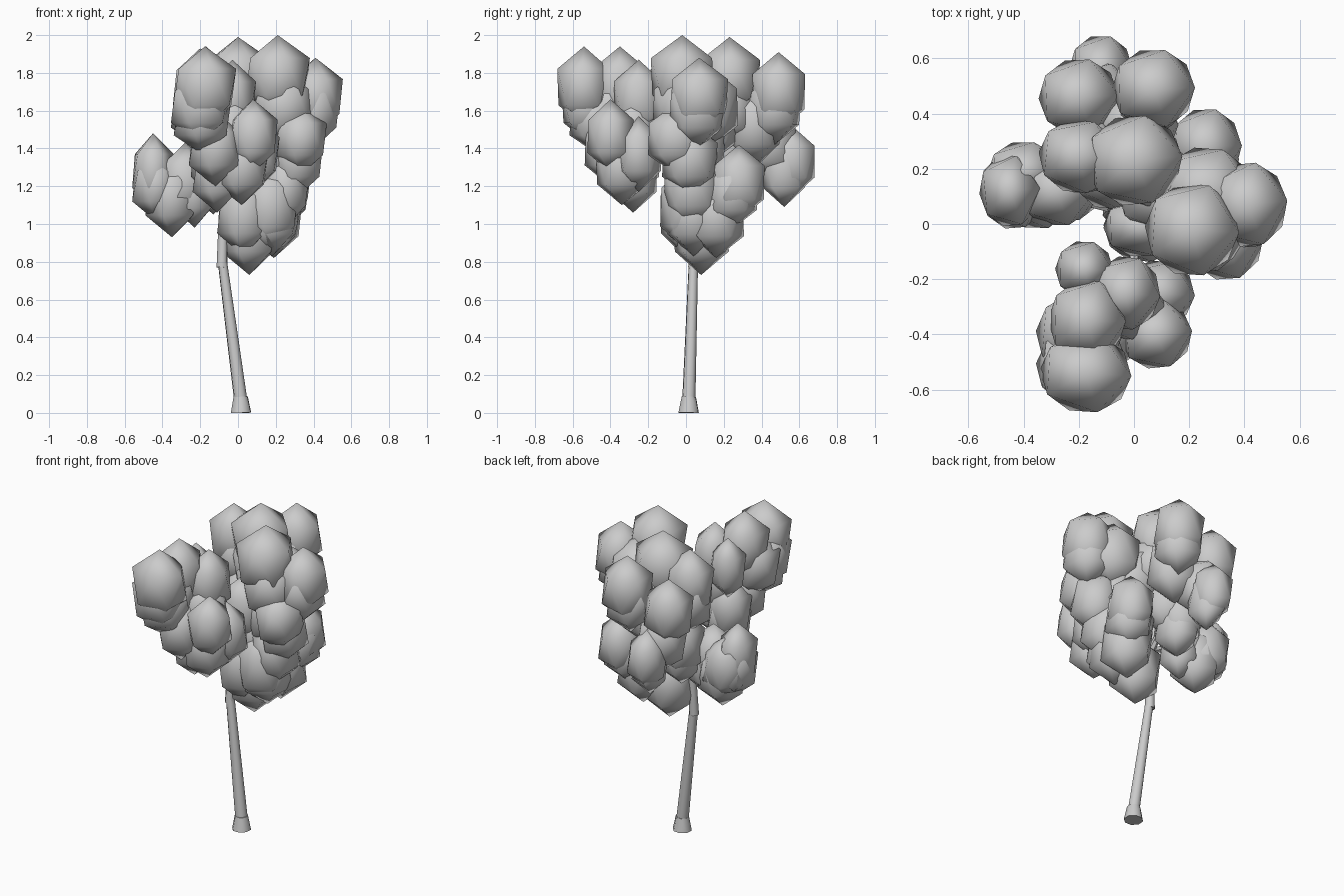
import bpy, math, random
from mathutils import Vector, Matrix

random.seed(4)


def limb(name, p, q, r1, r2, sides=8):
    p, q = Vector(p), Vector(q)
    d = q - p
    bpy.ops.mesh.primitive_cone_add(vertices=sides, radius1=r1, radius2=r2, depth=d.length)
    o = bpy.context.object
    o.name = name
    o.matrix_world = Matrix.Translation((p + q) / 2) @ d.to_track_quat('Z', 'Y').to_matrix().to_4x4()
    bpy.ops.object.shade_smooth_by_angle(angle=math.radians(50))


def puff(name, x, y, top, rx, ry, rz):
    # pointed icosahedral leaf clump hanging from its top height; rx, ry are half widths
    bpy.ops.mesh.primitive_ico_sphere_add(subdivisions=1, radius=1, location=(x, y, top - rz))
    o = bpy.context.object
    o.name = name
    o.scale = (rx / .89, ry / .89, rz)
    o.rotation_euler.z = random.uniform(-.12, .12)
    bpy.ops.object.shade_smooth()


# root flare and trunk
limb("root_flare", (.016, .014, 0), (.014, .015, .085), .057, .04)
limb("trunk_lower", (.014, .015, .07), (-.085, .04, .82), .036, .025)
limb("trunk_upper", (-.085, .04, .77), (-.07, .07, 1.4), .03, .018)

# branches
low, upper = (-.085, .04, .95), (-.08, .06, 1.15)
for tip, start in [((.2, .08, 1.15), low), ((-.36, .12, 1.25), upper),
                   ((.0, -.02, 1.3), upper), ((.0, -.3, 1.45), (.0, -.02, 1.28)),
                   ((.3, .03, 1.6), upper), ((-.05, .5, 1.55), upper),
                   ((-.03, .23, 1.75), upper)]:
    limb("branch", start, tip, .022, .01, 6)

# foliage clumps: x, y, top z, half widths x, y, z
front_foliage = [
    (-.175, -.54, 1.94, .165, .145, .215), (-.20, -.52, 1.81, .155, .14, .19),
    (-.17, -.35, 1.94, .14, .15, .215), (-.20, -.40, 1.80, .155, .15, .20),
    (-.03, -.25, 1.87, .125, .135, .21), (-.18, -.165, 1.84, .105, .105, .19),
    (.08, -.40, 1.66, .13, .125, .195), (-.19, -.47, 1.73, .15, .15, .18),
    (-.12, -.40, 1.60, .14, .14, .20), (-.12, -.27, 1.54, .13, .13, .20),
    (-.11, -.28, 1.46, .13, .13, .20), (.02, -.34, 1.50, .14, .14, .20),
    (.09, -.25, 1.57, .13, .12, .20), (-.04, -.28, 1.70, .15, .14, .20)]
right_foliage = [
    (.21, -.02, 2.0, .17, .17, .22), (.41, .07, 1.88, .145, .155, .205),
    (.40, .06, 1.80, .14, .15, .20), (.24, -.01, 1.83, .17, .17, .21),
    (.33, -.05, 1.64, .14, .155, .19), (.26, .12, 1.84, .17, .16, .22),
    (.10, .12, 1.74, .16, .16, .21), (.03, -.01, 1.62, .14, .11, .20),
    (.20, .06, 1.60, .15, .15, .20), (.31, .02, 1.54, .14, .15, .20)]
back_foliage = [
    (.0, .23, 1.99, .175, .165, .22), (-.20, .245, 1.93, .145, .135, .21),
    (.07, .49, 1.91, .15, .145, .21), (-.20, .46, 1.82, .145, .14, .205),
    (-.12, .56, 1.52, .115, .125, .19), (-.14, .44, 1.62, .15, .15, .20),
    (.0, .36, 1.74, .16, .15, .22), (-.08, .20, 1.60, .15, .15, .21),
    (.06, .47, 1.80, .14, .14, .19), (-.18, .25, 1.80, .15, .14, .20),
    (-.14, .25, 1.53, .135, .14, .21), (.01, .22, 1.80, .17, .16, .20),
    (-.11, .52, 1.47, .10, .12, .19), (-.13, .23, 1.43, .12, .14, .19)]
left_foliage = [
    (-.45, .12, 1.48, .11, .13, .20), (-.44, .12, 1.38, .12, .14, .18),
    (-.28, .12, 1.43, .14, .13, .20), (-.35, .13, 1.35, .14, .15, .21),
    (-.40, .19, 1.40, .13, .11, .19), (-.23, .13, 1.36, .11, .12, .19)]
low_foliage = [
    (.06, .08, 1.18, .15, .15, .225), (.03, -.01, 1.27, .14, .13, .22),
    (.17, .0, 1.32, .15, .14, .23), (.18, .04, 1.25, .145, .15, .21),
    (.19, .16, 1.24, .15, .15, .21), (.26, .28, 1.42, .13, .14, .20),
    (.24, .24, 1.35, .14, .14, .19), (.25, .03, 1.40, .13, .15, .21),
    (.10, .08, 1.45, .15, .15, .21)]

for name, group in [("front_foliage", front_foliage), ("right_foliage", right_foliage),
                    ("back_foliage", back_foliage), ("left_foliage", left_foliage),
                    ("low_foliage", low_foliage)]:
    for c in group:
        puff(name, *c)
